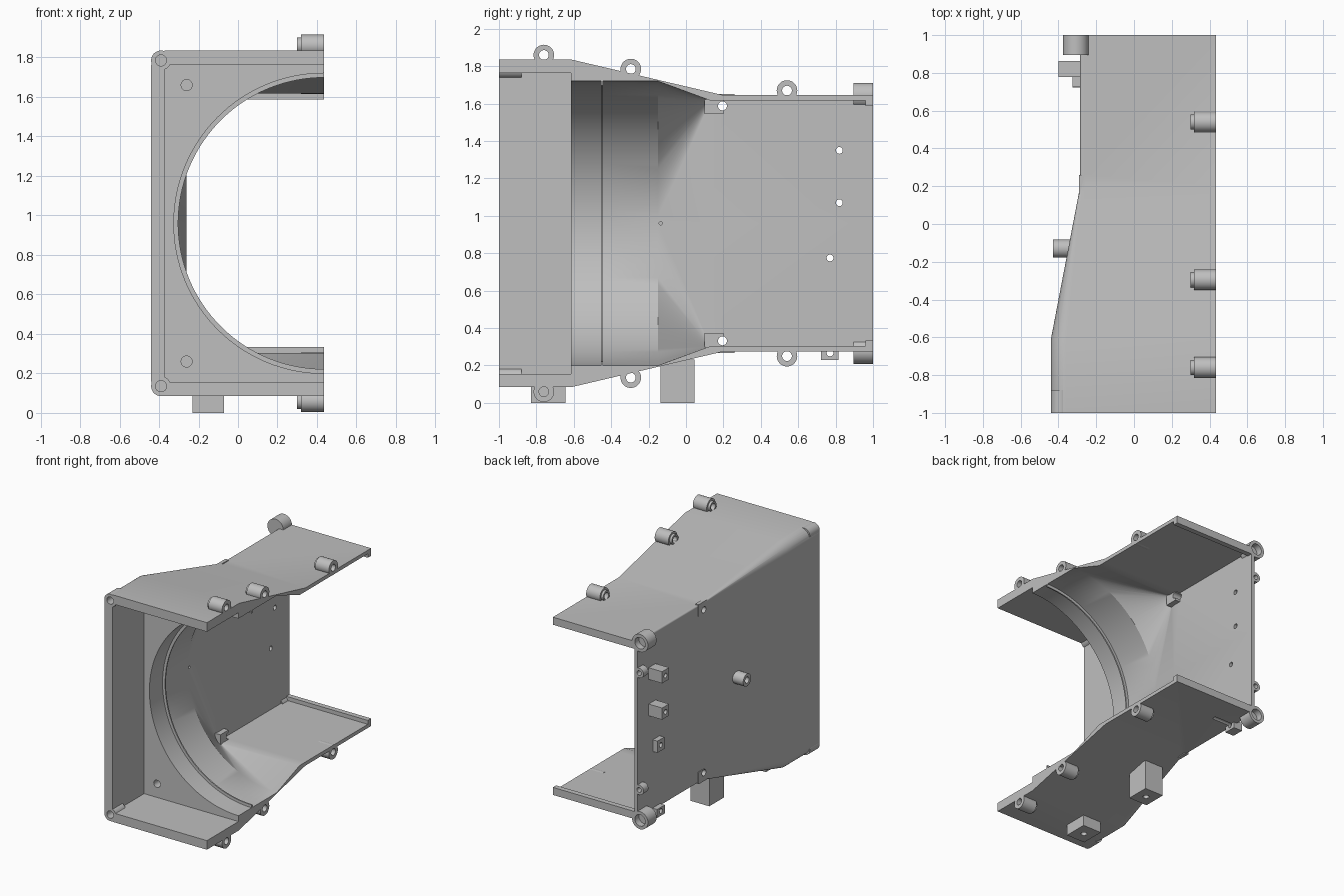
import bpy, bmesh
from math import sin, cos, pi
from mathutils import Matrix, Vector

cube = bpy.data.objects.get("Cube")
if cube:
    bpy.data.objects.remove(cube)

grey = bpy.data.materials.new("plain grey")
grey.use_nodes = True
COLOUR = (0.52, 0.52, 0.52, 1)
grey.diffuse_color = COLOUR
grey.node_tree.nodes["Principled BSDF"].inputs["Base Color"].default_value = COLOUR

OPEN_X = 0.435      # plane where the half housing is open
MID_Z = 0.96        # height of the duct axis
parts = []


def finish(name, bm, part=True):
    bmesh.ops.remove_doubles(bm, verts=bm.verts, dist=1e-5)
    bmesh.ops.recalc_face_normals(bm, faces=bm.faces)
    mesh = bpy.data.meshes.new(name)
    bm.to_mesh(mesh)
    bm.free()
    mesh.materials.append(grey)
    ob = bpy.data.objects.new(name, mesh)
    bpy.context.collection.objects.link(ob)
    if part:
        parts.append(ob)
    else:
        ob.hide_render = True
    return ob


def box(name, x, y, z, part=True):
    bm = bmesh.new()
    bmesh.ops.create_cube(bm, size=1)
    for v in bm.verts:
        v.co = [(a + b) / 2 + c * (b - a) for (a, b), c in zip((x, y, z), v.co)]
    return finish(name, bm, part)


def loft(name, rings, part=True):
    """Skin closed rings of (x, y, z) points and cap both ends."""
    bm = bmesh.new()
    loops = [[bm.verts.new(p) for p in ring] for ring in rings]
    n = len(loops[0])
    for a, b in zip(loops, loops[1:]):
        for i in range(n):
            j = (i + 1) % n
            bm.faces.new((a[i], a[j], b[j], b[i]))
    bm.faces.new(loops[0])
    bm.faces.new(loops[-1])
    return finish(name, bm, part)


def turned(name, axis, start, profile, closed=False, part=True, seg=32):
    """Revolve (radius, distance) points round an axis through start."""
    bm = bmesh.new()
    turn = Vector((0, 0, 1)).rotation_difference(Vector(axis)).to_matrix().to_4x4()
    place = Matrix.Translation(start) @ turn
    rows = [[bm.verts.new(place @ Vector((r * cos(2 * pi * i / seg), r * sin(2 * pi * i / seg), t)))
             for i in range(seg)] for r, t in profile]
    pairs = list(zip(rows, rows[1:])) + ([(rows[-1], rows[0])] if closed else [])
    for a, b in pairs:
        for i in range(seg):
            j = (i + 1) % seg
            bm.faces.new((a[i], a[j], b[j], b[i]))
    return finish(name, bm, part)


def rod(name, axis, start, r, length, part=False):
    return turned(name, axis, start, [(0, 0), (r, 0), (r, length), (0, length)], part=part)


def tube(name, axis, start, r, hole, length):
    return turned(name, axis, start, [(r, 0), (r, length), (hole, length), (hole, 0)], closed=True)


def cup(name, axis, start, r, hole, length, floor):
    return turned(name, axis, start, [(0, 0), (r, 0), (r, length), (hole, length),
                                      (hole, floor), (0, floor)])


def combine(targets, tool, operation="DIFFERENCE"):
    for ob in targets:
        mod = ob.modifiers.new("shape", "BOOLEAN")
        mod.operation, mod.solver, mod.object = operation, "EXACT", tool
        bpy.context.view_layer.objects.active = ob
        bpy.ops.object.modifier_apply(modifier=mod.name)
    bpy.data.objects.remove(tool)


# Housing: rounded front box tapering to a sharp rear box
def outer_ring(y, left, half, r):
    pts = [(OPEN_X, y, MID_Z + half)]
    for side, first in ((1, pi / 2), (-1, pi)):
        for i in range(9):
            a = first + i * pi / 16
            pts.append((left + r + r * cos(a), y, MID_Z + side * (half - r) + r * sin(a)))
    return pts + [(OPEN_X, y, MID_Z - half)]


body = loft("housing", [outer_ring(-1, -0.44, 0.875, 0.08), outer_ring(-0.61, -0.44, 0.875, 0.08),
                        outer_ring(0.2, -0.285, 0.685, 0.012), outer_ring(1, -0.285, 0.685, 0.012)])

# Front recess
combine([body], box("recess_cutter", (-0.37, 0.6), (-1.1, -0.615), (0.155, 1.765), False))

# Round duct with a thin rib, changing to a rectangular duct
STEPS = 64
angles = [pi / 2 - pi * i / STEPS for i in range(STEPS + 1)]


def round_ring(y, r):
    arc = [(OPEN_X - r * cos(a), y, MID_Z + r * sin(a)) for a in angles]
    return [(0.6, y, MID_Z + r)] + arc + [(0.6, y, MID_Z - r)]


def square_ring(y):
    left, h = -0.26, 0.657
    pts = [(0.6, y, MID_Z + h), (OPEN_X, y, MID_Z + h)]
    for i in range(1, STEPS):
        side = (i < STEPS / 2) - (i > STEPS / 2)
        pts.append((left, y, MID_Z + h * side))
    return pts + [(OPEN_X, y, MID_Z - h), (0.6, y, MID_Z - h)]


duct = [(-0.7, 0.76), (-0.455, 0.76), (-0.455, 0.738), (-0.445, 0.738), (-0.445, 0.76), (-0.15, 0.76)]
combine([body], loft("duct_cutter", [round_ring(y, r) for y, r in duct]
                     + [square_ring(0.13), square_ring(1.1)], False))

# Features mirrored between top and bottom
for side, word in ((1, "upper"), (-1, "lower")):
    def z(offset):
        return MID_Z + side * offset

    def span(a, b):
        return tuple(sorted((z(a), z(b))))

    # Front corner screw post
    post = (-0.39, -1, z(0.825))
    combine([body], rod("post", (0, 1, 0), post, 0.05, 0.12), "UNION")
    combine([body], rod("hole", (0, 1, 0), (-0.39, -1.1, z(0.825)), 0.028, 0.2))
    # Hole in the round duct's front wall
    combine([body], rod("hole", (0, 1, 0), (-0.26, -0.7, z(0.7)), 0.028, 0.2))
    # Inner corner pad, outer tab and their cross hole
    combine([body], box("pad", (-0.275, -0.22), (0.1, 0.2), span(0.585, 0.67), False), "UNION")
    combine([body], box("tab", (-0.29, -0.262), (0.16, 0.26), span(0.6, 0.692), False), "UNION")
    combine([body], rod("hole", (1, 0, 0), (-0.5, 0.195, z(0.628)), 0.024, 0.4))
    # Rear lip
    box(word + "_rear_lip", (-0.26, OPEN_X), (0.96, 1), span(0.627, 0.665))
    # Rear corner cup and small rear cup
    for label, x, h, r, hole, length in (("corner", -0.308, 0.683, 0.068, 0.044, 0.105),
                                         ("side", -0.3, 0.45, 0.038, 0.018, 0.06)):
        combine([body], rod("hole", (0, 1, 0), (x, 0.95, z(h)), hole, 0.2))
        cup(f"{word}_{label}_cup", (0, 1, 0), (x, 1 - length, z(h)), r, hole, length, length - 0.05)
    # Joining eyelets along the open edge
    for i, (y, h) in enumerate(((-0.76, 0.9), (-0.295, 0.825), (0.54, 0.71))):
        tube(f"{word}_eyelet_{i + 1}", (1, 0, 0), (0.318, y, z(h)), 0.055, 0.026, OPEN_X - 0.318)
        tube(f"{word}_eyelet_neck_{i + 1}", (1, 0, 0), (0.3, y, z(h)), 0.04, 0.026, 0.02)

# Side blocks with cross holes
for i, (x, y, zc) in enumerate(((-0.4, 0.82, 1.35), (-0.4, 0.82, 1.07), (-0.325, 0.77, 0.775))):
    block = box(f"side_block_{i + 1}", (x, -0.28), (y - 0.042, y + 0.042), (zc - 0.045, zc + 0.045))
    combine([body, block], rod("hole", (1, 0, 0), (-0.6, y, zc), 0.018, 0.5))

# Small block under the rear corner
block = box("rear_foot_block", (-0.325, -0.25), (0.722, 0.815), (0.23, 0.295))
combine([body, block], rod("hole", (1, 0, 0), (-0.6, 0.77, 0.267), 0.018, 0.5))

# Feet with screw holes underneath
for name, y, top in (("front_foot", (-0.83, -0.645), 0.1), ("middle_foot", (-0.135, 0.045), 0.232)):
    foot = box(name, (-0.23, -0.07), y, (0, top))
    combine([foot], rod("hole", (0, 0, 1), (-0.15, sum(y) / 2, -0.1), 0.022, 0.16))

# Sensor spigot on the side wall with a pinhole into the duct
cup("side_spigot", (-1, 0, 0), (-0.335, -0.13, MID_Z), 0.048, 0.024, 0.095, 0.03)
combine([body], rod("hole", (1, 0, 0), (-0.345, -0.135, MID_Z), 0.009, 0.2))

# Smooth curved surfaces, keep edges crisp
bpy.ops.object.select_all(action="DESELECT")
for ob in parts:
    ob.select_set(True)
bpy.context.view_layer.objects.active = body
bpy.ops.object.shade_smooth_by_angle(angle=pi / 7)
